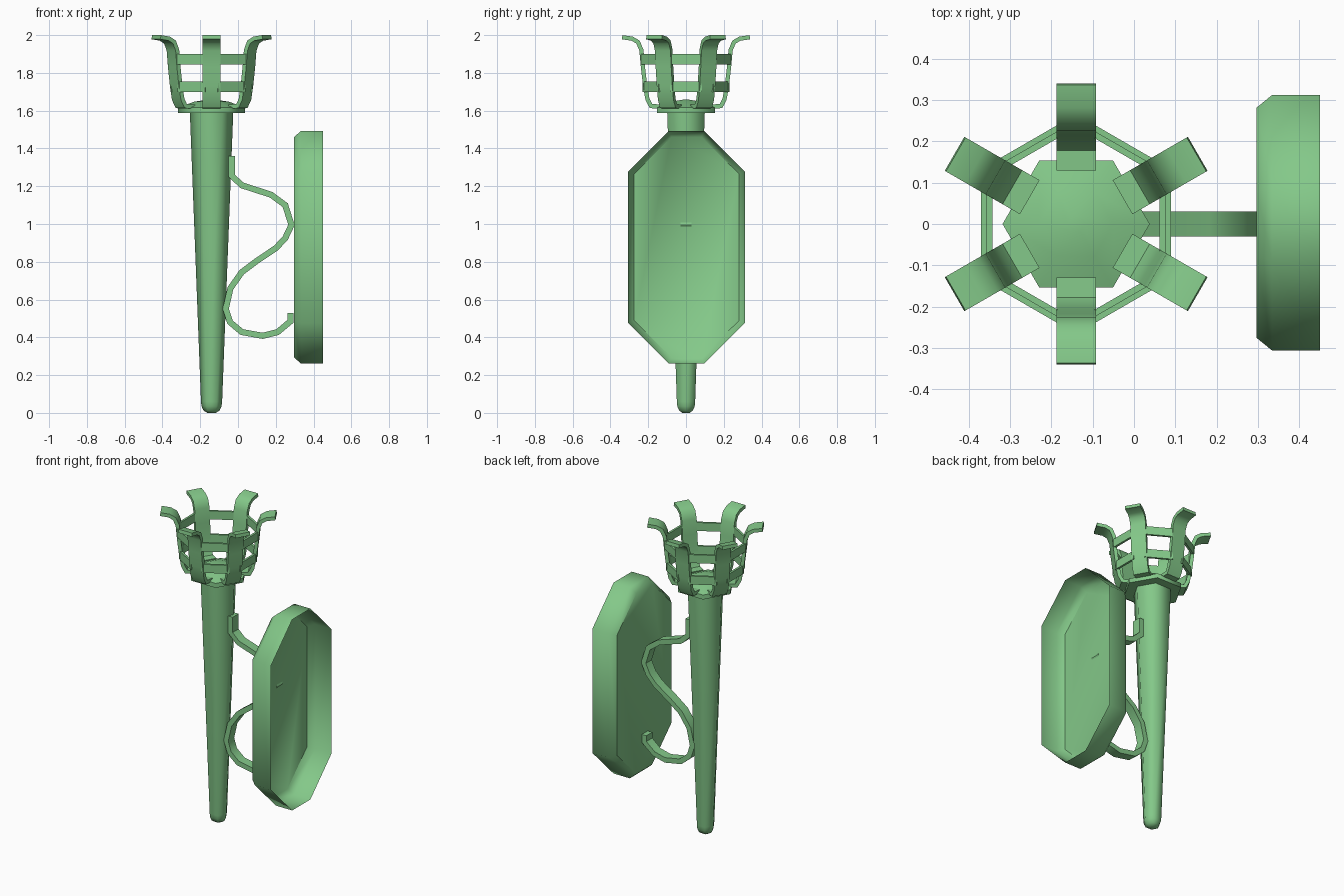
import bpy, bmesh, math
from mathutils import Vector, Matrix

if "Cube" in bpy.data.objects:
    bpy.data.objects.remove(bpy.data.objects["Cube"])

AXIS_X = -0.14  # torch axis
green = bpy.data.materials.new("green_paint")
green.diffuse_color = (0.23, 0.58, 0.25, 1)
green.use_nodes = True
green.node_tree.nodes["Principled BSDF"].inputs["Base Color"].default_value = green.diffuse_color


def make(name, verts, faces, matrix=Matrix(), angle=40, flip_check=True):
    bm = bmesh.new()
    vs = [bm.verts.new(matrix @ Vector(v)) for v in verts]
    for f in faces:
        bm.faces.new([vs[i] for i in f])
    if flip_check:
        bmesh.ops.recalc_face_normals(bm, faces=bm.faces)
    me = bpy.data.meshes.new(name)
    bm.to_mesh(me)
    bm.free()
    me.shade_smooth()
    me.set_sharp_from_angle(angle=math.radians(angle))
    me.materials.append(green)
    ob = bpy.data.objects.new(name, me)
    bpy.context.collection.objects.link(ob)
    return ob


def loft(rings, cap_start=True, cap_end=True):
    n = len(rings[0])
    verts = [v for r in rings for v in r]
    faces = [(i * n + j, i * n + (j + 1) % n, (i + 1) * n + (j + 1) % n, (i + 1) * n + j)
             for i in range(len(rings) - 1) for j in range(n)]
    if cap_start:
        faces.append(tuple(reversed(range(n))))
    if cap_end:
        faces.append(tuple(range((len(rings) - 1) * n, len(rings) * n)))
    return verts, faces


def hexagon(r, z):
    return [(r * math.cos(k * math.pi / 3), r * math.sin(k * math.pi / 3), z) for k in range(6)]


def strip(path, half_w, thick):
    """Rectangular bar swept along an (x, z) path with mitred joints."""
    pts = [Vector(p) for p in path]
    rings = []
    for i, p in enumerate(pts):
        a = (p - pts[i - 1]).normalized() if i else (pts[1] - p).normalized()
        b = (pts[i + 1] - p).normalized() if i < len(pts) - 1 else a
        t = (a + b).normalized()
        n = Vector((-t.y, t.x)) * thick / 2 / max(t.dot(a), 0.6)
        q, s = p + n, p - n
        rings.append([(q.x, -half_w, q.y), (q.x, half_w, q.y),
                      (s.x, half_w, s.y), (s.x, -half_w, s.y)])
    return loft(rings)


axis = Matrix.Translation((AXIS_X, 0, 0))

# Tapered six-sided handle with rounded foot
profile = [(0.022, 0.0), (0.042, 0.012), (0.053, 0.035), (0.056, 0.06), (0.115, 1.595)]
make("handle", *loft([hexagon(r, z) for r, z in profile]), axis, 65)

# Domed collar at the top of the handle
profile = [(0.178, 1.588), (0.178, 1.617), (0.09, 1.648), (0.02, 1.658)]
make("collar", *loft([hexagon(r, z) for r, z in profile]), axis, 65)

# Basket: six curved prongs joined by two rows of bars
prong = [(0.13, 1.622), (0.185, 1.624), (0.204, 1.66), (0.216, 1.73), (0.228, 1.83),
         (0.236, 1.92), (0.254, 1.963), (0.285, 1.981), (0.338, 1.989)]
for k in range(6):
    turn = axis @ Matrix.Rotation(math.radians(30 + 60 * k), 4, 'Z')
    make(f"basket_prong_{k + 1}", *strip(prong, 0.0475, 0.022), turn)
    turn = axis @ Matrix.Rotation(math.radians(60 * k), 4, 'Z')
    for row, (r, z) in {"lower": (0.209, 1.727), "upper": (0.223, 1.872)}.items():
        bar = strip([(r, z - 0.027), (r, z + 0.027)], 0.084, 0.014)
        make(f"basket_{row}_bar_{k + 1}", *bar, turn)

# S-shaped bracket between the handle and the wall plate
hook = [(-0.033, 1.36), (-0.033, 1.255), (0.02, 1.205), (0.175, 1.155), (0.25, 1.1),
        (0.283, 0.995), (0.25, 0.925), (0.2, 0.872), (0.1, 0.805), (0.02, 0.745),
        (-0.04, 0.66), (-0.065, 0.55), (-0.042, 0.48), (0.02, 0.428), (0.13, 0.408),
        (0.21, 0.428), (0.278, 0.485), (0.278, 0.53)]
make("scroll_bracket", *strip(hook, 0.03, 0.032))


# Octagonal wall plate: shell with bevelled face, open towards the wall
def octagon(x, hy, hz, cy, cz):
    q = [(hy, cz), (cy, hz), (-cy, hz), (-hy, cz), (-hy, -cz), (-cy, -hz), (cy, -hz), (hy, -cz)]
    return [(x, 0.003 + y, 0.877 + z) for y, z in q]


rings = [octagon(0.296, 0.278, 0.583, 0.08, 0.388),
         octagon(0.334, 0.309, 0.616, 0.093, 0.401),
         octagon(0.45, 0.309, 0.616, 0.093, 0.401)]
make("wall_plate", *loft(rings, cap_end=False), angle=50)
